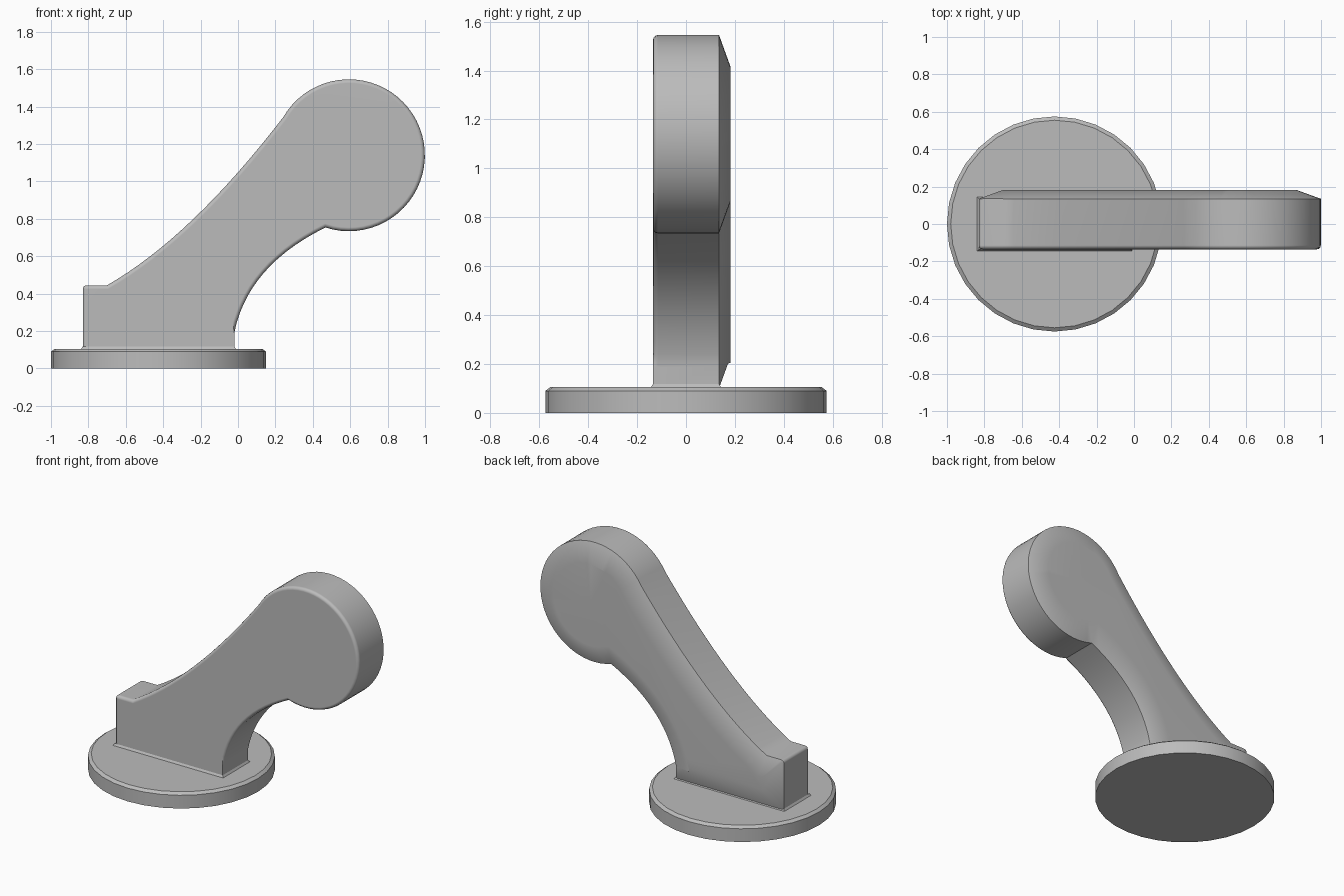
import bpy, bmesh, math
from mathutils import Vector, Matrix

if "Cube" in bpy.data.objects:
    bpy.data.objects.remove(bpy.data.objects["Cube"], do_unlink=True)

grey = bpy.data.materials.new("plain grey")
grey.use_nodes = True
grey.diffuse_color = (0.5, 0.5, 0.5, 1)
grey.node_tree.nodes["Principled BSDF"].inputs["Base Color"].default_value = (0.5, 0.5, 0.5, 1)

HEAD = Vector((0.593, 1.14))
HEAD_R = 0.406
BASE_X = -0.425
FRONT, BACK, CROWN = -0.135, 0.135, 0.182


def make(name, bm):
    bmesh.ops.recalc_face_normals(bm, faces=bm.faces)
    mesh = bpy.data.meshes.new(name)
    bm.to_mesh(mesh)
    bm.free()
    obj = bpy.data.objects.new(name, mesh)
    mesh.materials.append(grey)
    bpy.context.collection.objects.link(obj)
    return obj


def activate(obj):
    bpy.ops.object.select_all(action="DESELECT")
    obj.select_set(True)
    bpy.context.view_layer.objects.active = obj


def drill(obj, start, end, radius, sides=24):
    """Cut a round hole running from start to end."""
    start, end = Vector(start), Vector(end)
    axis = end - start
    bm = bmesh.new()
    bmesh.ops.create_cone(bm, cap_ends=True, segments=sides, radius1=radius,
                          radius2=radius, depth=axis.length)
    turn = axis.to_track_quat("Z", "Y").to_matrix().to_4x4()
    bm.transform(Matrix.Translation((start + end) / 2) @ turn)
    cutter = make("hole_cutter", bm)
    cutter.hide_render = True
    activate(obj)
    mod = obj.modifiers.new("hole", "BOOLEAN")
    mod.operation, mod.solver, mod.object = "DIFFERENCE", "EXACT", cutter
    bpy.ops.object.modifier_apply(modifier=mod.name)
    bpy.data.objects.remove(cutter, do_unlink=True)


def finish(obj):
    activate(obj)
    bpy.ops.object.shade_smooth_by_angle(angle=math.radians(32))
    mod = obj.modifiers.new("even_shading", "WEIGHTED_NORMAL")
    mod.keep_sharp = True


def curve(a, b, c, n):
    a, b, c = Vector(a), Vector(b), Vector(c)
    return [a * (1 - t) ** 2 + b * 2 * t * (1 - t) + c * t * t
            for t in (i / n for i in range(n + 1))]


def inset(points, d):
    """Shift a counter-clockwise outline inwards by d with mitred corners."""
    result = []
    for i, p in enumerate(points):
        u = (p - points[i - 1]).normalized()
        v = (points[(i + 1) % len(points)] - p).normalized()
        nu, nv = Vector((-u.y, u.x)), Vector((-v.y, v.x))
        result.append(p + (nu + nv) * (d / (1 + nu.dot(nv))))
    return result


# Base disc with chamfered rim and a shallow socket underneath
bm = bmesh.new()
for z, r_low, r_high, h in ((0, 0.575, 0.575, 0.09), (0.09, 0.575, 0.555, 0.015)):
    bmesh.ops.create_cone(bm, cap_ends=True, segments=32, radius1=r_low, radius2=r_high,
                          depth=h, matrix=Matrix.Translation((BASE_X, 0, z + h / 2)))
seam = [f for f in bm.faces if abs(f.normal.z) > 0.9
        and abs(f.calc_center_median().z - 0.09) < 0.001]
bmesh.ops.delete(bm, geom=seam, context="FACES_ONLY")
bmesh.ops.remove_doubles(bm, verts=bm.verts, dist=0.0005)
base = make("base_disc", bm)
drill(base, (BASE_X, 0, -0.1), (BASE_X, 0, 0.06), 0.17, 32)
finish(base)

# Arm outline: foot, underside sweep, round head, upper sweep, heel step
arc = [HEAD + HEAD_R * Vector((math.cos(a), math.sin(a)))
       for a in (math.radians(-108 + 258 * i / 44) for i in range(45))]
under = curve((-0.02, 0.19), (0.052, 0.55), arc[0], 14)
upper = curve(arc[-1], (-0.253, 0.70), (-0.70, 0.445), 16)
outline = ([Vector((-0.83, 0.10)), Vector((-0.02, 0.10))] + under + arc[1:]
           + upper[1:] + [Vector((-0.83, 0.445))])

# Arm body: straight sides, sloping back border and flat crown
bm = bmesh.new()
rings = [[bm.verts.new((p.x, y, p.y)) for p in pts]
         for y, pts in ((FRONT, outline), (BACK, outline), (CROWN, inset(outline, 0.13)))]
bm.faces.new(rings[0])
bm.faces.new(rings[-1][::-1])
for low, high in zip(rings, rings[1:]):
    for i in range(len(low)):
        bm.faces.new((low[i - 1], low[i], high[i], high[i - 1]))
bmesh.ops.recalc_face_normals(bm, faces=bm.faces)

# Rounded front rim and heel corner, leaving the foot square
rim = [bm.edges.get((rings[0][i - 1], rings[0][i]))
       for i in range(len(outline)) if i not in (1, 2)]
rim.append(bm.edges.get((rings[0][-1], rings[1][-1])))
bmesh.ops.bevel(bm, geom=rim, offset=0.025, segments=3, profile=0.5,
                affect="EDGES", clamp_overlap=True)
arm = make("arm", bm)

# Axle pocket in the front, shaft hole and two pin holes through the back
hx, hz = HEAD
drill(arm, (hx, -0.3, hz), (hx, 0.08, hz), 0.068, 32)
drill(arm, (hx, 0.0, hz), (hx, 0.3, hz), 0.025, 20)
for side in (-1, 1):
    drill(arm, (hx + side * 0.052, 0.0, hz), (hx + side * 0.052, 0.3, hz), 0.008, 12)
finish(arm)

# Thin sloping weld where the arm meets the disc
bm = bmesh.new()
bmesh.ops.create_cube(bm, size=1)
for v in bm.verts:
    grow = 0.012 if v.co.z < 0 else 0
    v.co = (BASE_X + math.copysign(0.405 + grow, v.co.x),
            math.copysign(0.135 + grow, v.co.y), 0.10 if v.co.z < 0 else 0.118)
finish(make("foot_weld", bm))
